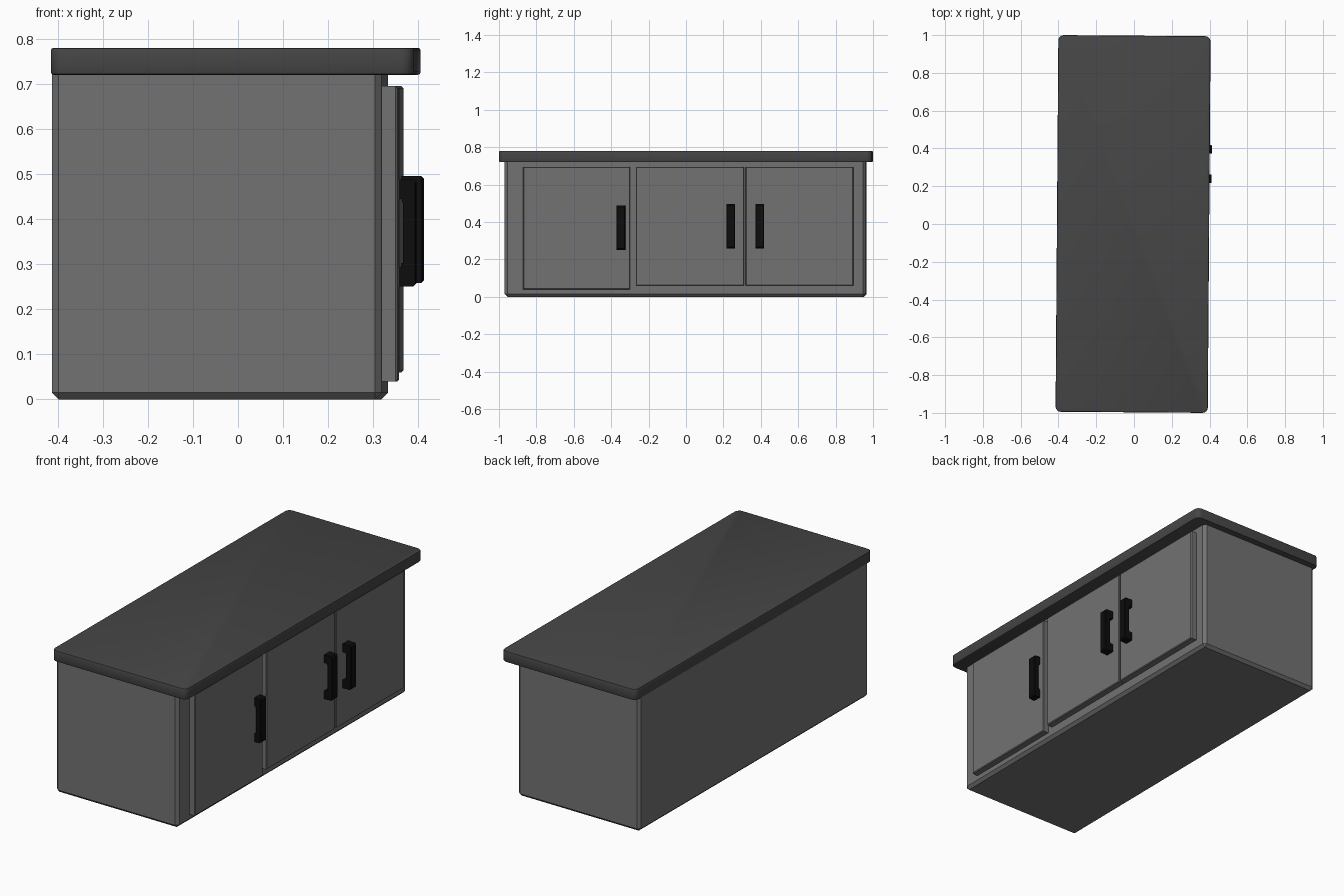
import bpy, bmesh, math
from mathutils import Matrix

if "Cube" in bpy.data.objects:
    bpy.data.objects.remove(bpy.data.objects["Cube"])

# The whole cabinet is turned very slightly about z
TURN = Matrix.Rotation(-0.0075, 4, 'Z')


def material(name, v):
    m = bpy.data.materials.new(name)
    m.diffuse_color = (v, v, v, 1)
    m.use_nodes = True
    m.node_tree.nodes["Principled BSDF"].inputs["Base Color"].default_value = m.diffuse_color
    return m


GREY = material("mid grey", 0.17)
DARK = material("dark grey", 0.06)
BLACK = material("black", 0.004)


def finish(name, bm, mat, smooth=False):
    bmesh.ops.recalc_face_normals(bm, faces=bm.faces)
    bm.transform(TURN)
    me = bpy.data.meshes.new(name)
    bm.to_mesh(me)
    bm.free()
    me.materials.append(mat)
    ob = bpy.data.objects.new(name, me)
    bpy.context.collection.objects.link(ob)
    if smooth:
        bpy.ops.object.select_all(action='DESELECT')
        ob.select_set(True)
        bpy.context.view_layer.objects.active = ob
        bpy.ops.object.shade_smooth_by_angle(angle=math.radians(40))
    return ob


def box(x, y, z):
    bm = bmesh.new()
    bmesh.ops.create_cube(bm, size=1)
    for v in bm.verts:
        v.co = [r[0] if c < 0 else r[1] for c, r in zip(v.co, (x, y, z))]
    return bm


def bevel(bm, edges, width, segments=1):
    bmesh.ops.bevel(bm, geom=edges, offset=width, segments=segments,
                    profile=0.5, affect='EDGES')


# Cabinet body with chamfered edges, open top edge left sharp under the worktop
bm = box((-0.406, 0.326), (-0.968, 0.963), (0, 0.722))
bevel(bm, [e for e in bm.edges if min(v.co.z for v in e.verts) < 0.5], 0.015)
finish("cabinet_body", bm, GREY)

# Worktop with rounded corners and softened rim
bm = box((-0.408, 0.398), (-0.997, 0.997), (0.72, 0.78))
bevel(bm, [e for e in bm.edges if abs(e.verts[0].co.z - e.verts[1].co.z) > 0.01], 0.028, 4)
bevel(bm, [e for e in bm.edges if abs(e.verts[0].co.z - e.verts[1].co.z) < 0.001
           and any(abs(f.normal.z) > 0.9 for f in e.link_faces)], 0.006, 2)
finish("worktop", bm, DARK, True)

# Doors: y range and bottom height
for name, y0, y1, z0 in (("left_door", -0.868, -0.296, 0.04),
                         ("middle_door", -0.266, 0.313, 0.06),
                         ("right_door", 0.321, 0.897, 0.06)):
    bm = box((0.318, 0.36), (y0, y1), (z0, 0.695))
    bevel(bm, [e for e in bm.edges if all(v.co.x > 0.35 for v in e.verts)], 0.004)
    finish(name, bm, GREY)

# Bracket handles: C-shaped profile in x and z, extruded along y
for name, y, z0, x1 in (("left_handle", -0.345, 0.25, 0.398),
                        ("middle_handle", 0.243, 0.258, 0.409),
                        ("right_handle", 0.398, 0.258, 0.410)):
    x0, xg, z1, c = 0.355, x1 - 0.029, z0 + 0.238, 0.007
    prof = [(x0, z0), (x1 - c, z0), (x1, z0 + c), (x1, z1 - c), (x1 - c, z1), (x0, z1),
            (x0, z1 - 0.044), (xg - 0.004, z1 - 0.044), (xg, z1 - 0.054),
            (xg, z0 + 0.054), (xg - 0.004, z0 + 0.044), (x0, z0 + 0.044)]
    bm = bmesh.new()
    face = bm.faces.new([bm.verts.new((px, y - 0.023, pz)) for px, pz in prof])
    ext = bmesh.ops.extrude_face_region(bm, geom=[face])
    for v in ext["geom"]:
        if isinstance(v, bmesh.types.BMVert):
            v.co.y += 0.046
    # soften the outer long edges of the grip
    bevel(bm, [e for e in bm.edges if abs(e.verts[0].co.y - e.verts[1].co.y) < 0.001
               and all(v.co.x > x1 - 0.001 for v in e.verts)], 0.003)
    finish(name, bm, BLACK)
